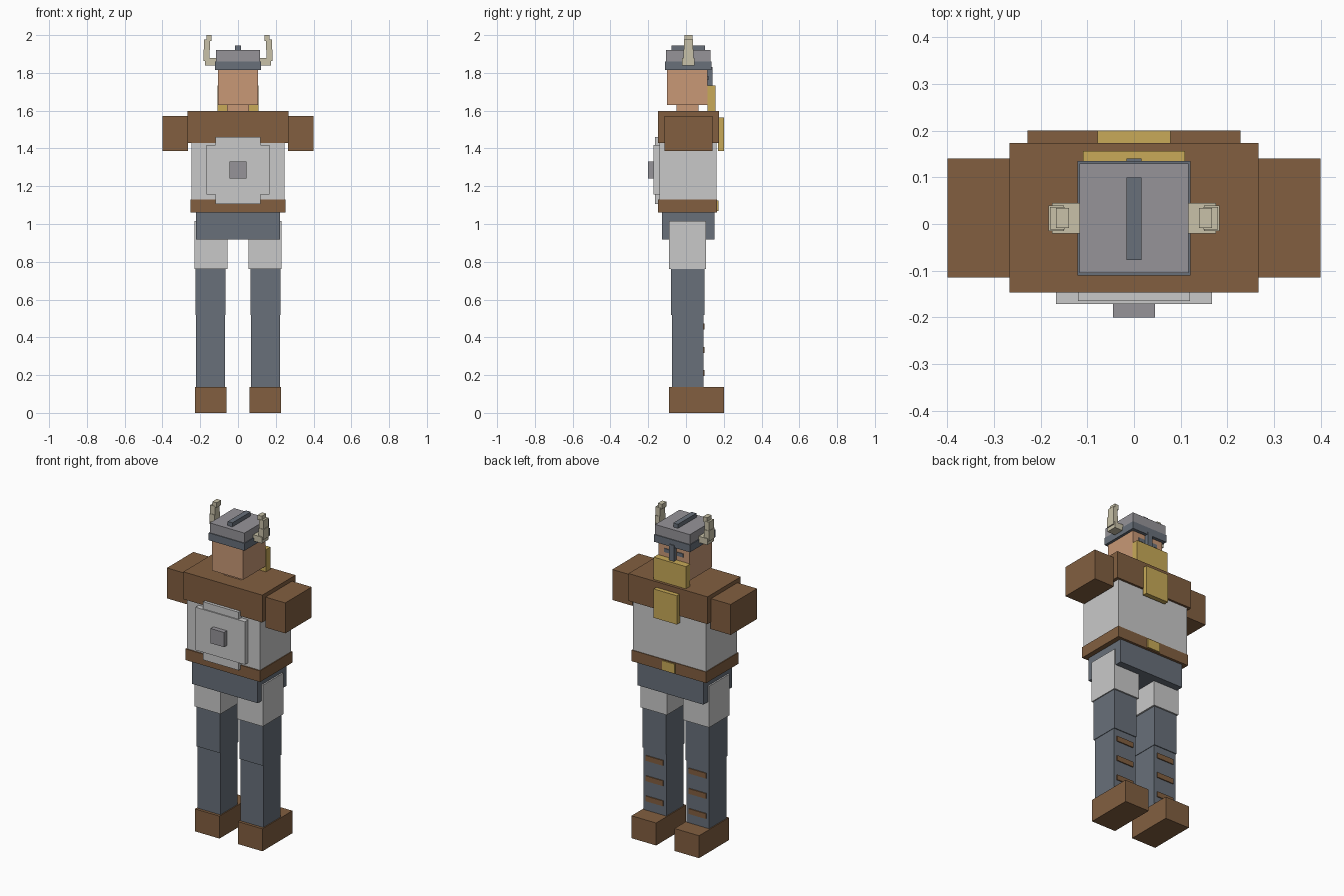
import bpy


def material(name, r, g, b):
    """Flat colour from 0-255 display values."""
    def lin(c):
        c /= 255
        return c / 12.92 if c <= 0.04045 else ((c + 0.055) / 1.055) ** 2.4
    m = bpy.data.materials.new(name)
    m.diffuse_color = (lin(r), lin(g), lin(b), 1)
    return m


LEATHER = material("brown leather", 130, 95, 64)
CLOTH = material("pale cloth", 201, 201, 201)
STEEL = material("blue grey", 104, 112, 122)
IRON = material("light iron", 150, 148, 153)
SKIN = material("skin", 200, 152, 118)
GOLD = material("gold", 200, 170, 88)
HORN = material("horn", 200, 193, 168)


def box(name, mat, x, y, z):
    """Axis-aligned block from (min, max) ranges."""
    bpy.ops.mesh.primitive_cube_add(size=1, location=[sum(r) / 2 for r in (x, y, z)])
    ob = bpy.context.object
    ob.name = name
    ob.scale = [r[1] - r[0] for r in (x, y, z)]
    bpy.ops.object.transform_apply(location=False, rotation=False, scale=True)
    ob.data.materials.append(mat)
    return ob


def mid(name, mat, half, y, z):
    """Block centred on x = 0."""
    box(name, mat, (-half, half), y, z)


def pair(name, mat, x, y, z):
    """Block mirrored to both sides."""
    box("right_" + name, mat, x, y, z)
    box("left_" + name, mat, (-x[1], -x[0]), y, z)


# Legs and boots
pair("boot", LEATHER, (0.062, 0.228), (-0.09, 0.2), (0, 0.137))
pair("shin", STEEL, (0.068, 0.222), (-0.073, 0.093), (0.13, 0.52))
pair("knee", STEEL, (0.065, 0.225), (-0.08, 0.098), (0.517, 0.77))
pair("thigh", CLOTH, (0.055, 0.231), (-0.09, 0.107), (0.763, 1.015))
for i, z in enumerate((0.21, 0.333, 0.457)):
    pair(f"shin_strap_{i + 1}", LEATHER, (0.087, 0.203), (0.09, 0.099), (z - 0.016, z + 0.016))

# Hips, belt and torso
mid("hips", STEEL, 0.222, (-0.127, 0.15), (0.917, 1.07))
mid("belt", LEATHER, 0.252, (-0.147, 0.165), (1.062, 1.13))
mid("buckle", GOLD, 0.043, (0.16, 0.171), (1.068, 1.124))
mid("torso", CLOTH, 0.247, (-0.14, 0.161), (1.12, 1.44))

# Shoulders and arms
mid("shoulders", LEATHER, 0.267, (-0.147, 0.174), (1.43, 1.597))
pair("arm", LEATHER, (0.265, 0.4), (-0.115, 0.14), (1.387, 1.573))

# Shield
mid("shield_wide", CLOTH, 0.167, (-0.172, -0.138), (1.155, 1.417))
mid("shield_tall", CLOTH, 0.12, (-0.165, -0.138), (1.105, 1.46))
mid("shield_boss", IRON, 0.045, (-0.2, -0.17), (1.24, 1.33))

# Head and face
mid("neck", SKIN, 0.058, (-0.05, 0.065), (1.59, 1.64))
mid("head", SKIN, 0.105, (-0.1, 0.115), (1.63, 1.82))
mid("beard", GOLD, 0.109, (0.115, 0.157), (1.59, 1.733))
mid("beard_tip", GOLD, 0.078, (0.17, 0.2), (1.387, 1.563))
pair("eye", STEEL, (0.022, 0.064), (0.112, 0.12), (1.762, 1.784))

# Helmet
mid("helmet_band", STEEL, 0.121, (-0.11, 0.135), (1.815, 1.86))
mid("helmet_cap", IRON, 0.117, (-0.105, 0.13), (1.86, 1.92))
mid("helmet_ridge", STEEL, 0.016, (-0.077, 0.1), (1.915, 1.945))
mid("nose_guard", STEEL, 0.016, (0.113, 0.14), (1.725, 1.83))

# Horns, stacked segments curving upwards
segments = [((0.115, 0.176), 0.0325, (1.84, 1.878)),
            ((0.15, 0.183), 0.027, (1.862, 1.925)),
            ((0.149, 0.18), 0.024, (1.92, 1.977)),
            ((0.139, 0.167), 0.0215, (1.97, 2.0))]
for i, (x, h, z) in enumerate(segments):
    pair(f"horn_segment_{i + 1}", HORN, x, (0.0125 - h, 0.0125 + h), z)
